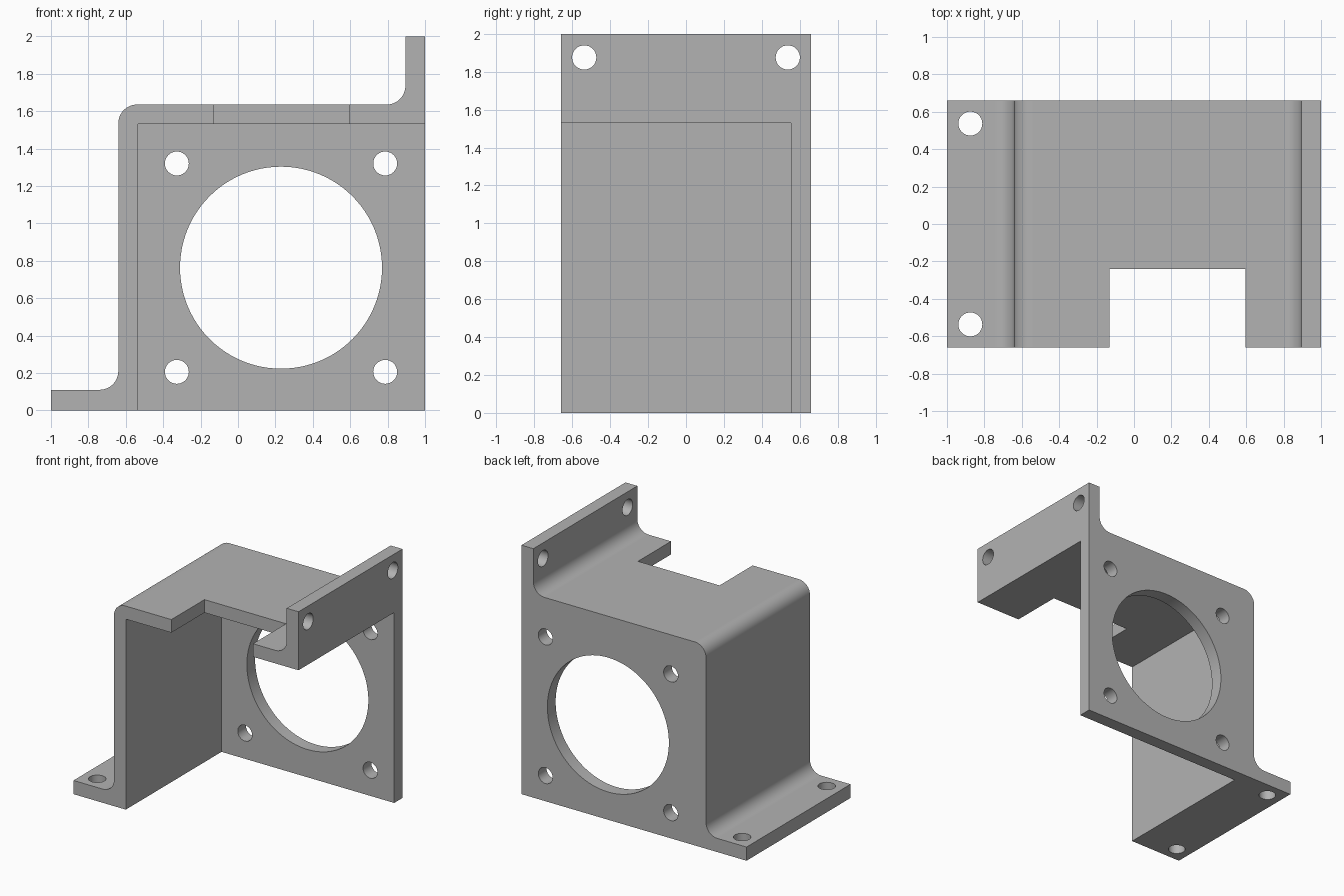
import bpy
import bmesh
from math import cos, sin, pi, radians
from mathutils import Matrix, Vector

cube = bpy.data.objects.get("Cube")
if cube:
    bpy.data.objects.remove(cube, do_unlink=True)

# Overall sizes
DEPTH = 0.66
WALL = 0.105
BEND = 0.1
HOLE = 0.064

grey = bpy.data.materials.new("plain grey")
grey.use_nodes = True
COLOUR = (0.45, 0.45, 0.45, 1)
grey.diffuse_color = COLOUR
grey.node_tree.nodes["Principled BSDF"].inputs["Base Color"].default_value = COLOUR


def make_object(name, bm):
    bmesh.ops.recalc_face_normals(bm, faces=bm.faces)
    mesh = bpy.data.meshes.new(name)
    bm.to_mesh(mesh)
    bm.free()
    mesh.materials.append(grey)
    obj = bpy.data.objects.new(name, mesh)
    bpy.context.collection.objects.link(obj)
    return obj


def arc(cx, cz, start, end, steps=12):
    """Points of a bend, angles in degrees."""
    angles = [radians(start + (end - start) * i / steps) for i in range(steps + 1)]
    return [(cx + BEND * cos(a), cz + BEND * sin(a)) for a in angles]


def box_cutter(name, low, high):
    low, high = Vector(low), Vector(high)
    bm = bmesh.new()
    bmesh.ops.create_cube(bm, size=1, matrix=Matrix.Translation((low + high) / 2)
                          @ Matrix.Diagonal((*(high - low), 1)))
    return make_object(name, bm)


def hole_cutter(name, centre, radius, axis, segments=32):
    turn = Vector((0, 0, 1)).rotation_difference(Vector(axis)).to_matrix().to_4x4()
    bm = bmesh.new()
    bmesh.ops.create_cone(bm, cap_ends=True, segments=segments, radius1=radius,
                          radius2=radius, depth=0.3,
                          matrix=Matrix.Translation(centre) @ turn)
    return make_object(name, bm)


# Bracket body: side outline with rounded bends, extruded front to back
left, top, right = -0.64, 1.635, 1 - WALL
foot = 0.11
outline = [(-1, 0), (-1, foot)]
outline += arc(left - BEND, foot + BEND, -90, 0)
outline += arc(left + BEND, top - BEND, 180, 90)
outline += arc(right - BEND, top + BEND, -90, 0)
outline += [(right, 2), (1, 2), (1, 0)]

bm = bmesh.new()
face = bm.faces.new([bm.verts.new((x, -DEPTH, z)) for x, z in outline])
grown = bmesh.ops.extrude_face_region(bm, geom=[face], use_keep_orig=True)
bmesh.ops.translate(bm, vec=(0, 2 * DEPTH, 0),
                    verts=[v for v in grown["geom"] if isinstance(v, bmesh.types.BMVert)])
bracket = make_object("mounting_bracket", bm)

# Hollow interior, leaving the back plate, and the notch in the top
cutters = [
    box_cutter("interior_cutter", (left + WALL, -1, -1), (2, DEPTH - WALL, top - WALL)),
    box_cutter("notch_cutter", (-0.13, -1, 1.4), (0.595, -0.24, 1.8)),
]

# Back plate: large opening and four bolt holes
cx, cz, spread = 0.23, 0.763, 0.557
plate_y = DEPTH - WALL / 2
cutters.append(hole_cutter("opening_cutter", (cx, plate_y, cz), 0.54, (0, 1, 0), 96))
for sx in (-1, 1):
    for sz in (-1, 1):
        cutters.append(hole_cutter("plate_hole_cutter",
                                   (cx + sx * spread, plate_y, cz + sz * spread),
                                   HOLE, (0, 1, 0)))

# Foot and upright flange: two bolt holes each
for y in (-0.537, 0.537):
    cutters.append(hole_cutter("foot_hole_cutter", (-0.875, y, foot / 2), HOLE, (0, 0, 1)))
    cutters.append(hole_cutter("flange_hole_cutter", (1 - WALL / 2, y, 1.875), HOLE, (1, 0, 0)))

bpy.ops.object.select_all(action="DESELECT")
bpy.context.view_layer.objects.active = bracket
bracket.select_set(True)
for cutter in cutters:
    cutter.hide_render = True
    cut = bracket.modifiers.new("cut", "BOOLEAN")
    cut.operation = "DIFFERENCE"
    cut.solver = "EXACT"
    cut.object = cutter
    bpy.ops.object.modifier_apply(modifier=cut.name)
    bpy.data.objects.remove(cutter, do_unlink=True)

# Smooth bends and bores, crisp edges
bpy.ops.object.shade_smooth_by_angle(angle=radians(30))
weighted = bracket.modifiers.new("flat_faces", "WEIGHTED_NORMAL")
weighted.keep_sharp = True
